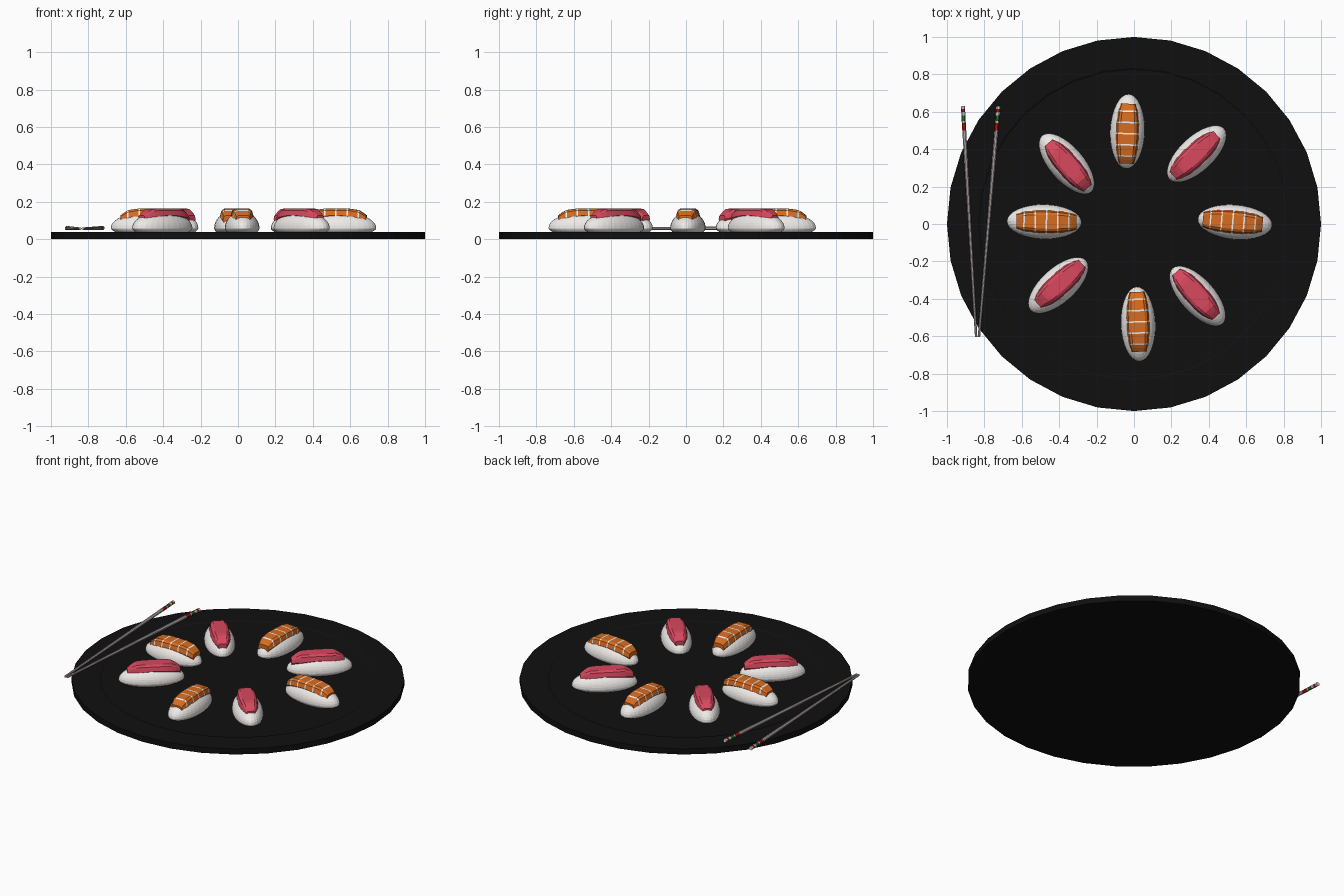
import bpy, bmesh, math
from mathutils import Vector, Matrix

if "Cube" in bpy.data.objects:
    bpy.data.objects.remove(bpy.data.objects["Cube"])


def material(name, rgb):
    m = bpy.data.materials.new(name)
    m.diffuse_color = (*rgb, 1)
    m.use_nodes = True
    m.node_tree.nodes["Principled BSDF"].inputs["Base Color"].default_value = m.diffuse_color
    return m


BLACK = material("black lacquer", (0.005, 0.005, 0.005))
RICE = material("rice white", (0.85, 0.82, 0.80))
SALMON = material("salmon orange", (0.68, 0.15, 0.015))
TUNA = material("tuna red", (0.68, 0.065, 0.11))
WHITE = material("white", (0.9, 0.87, 0.83))
WOOD = material("pale stick", (0.56, 0.47, 0.47))
RED = material("band red", (0.6, 0.01, 0.01))
GREEN = material("band green", (0.02, 0.2, 0.03))


def finish(name, bm, mats):
    bmesh.ops.recalc_face_normals(bm, faces=bm.faces)
    me = bpy.data.meshes.new(name)
    bm.to_mesh(me)
    bm.free()
    ob = bpy.data.objects.new(name, me)
    bpy.context.collection.objects.link(ob)
    for m in mats:
        me.materials.append(m)
    return ob


def loft(name, rings, mats, slots):
    """Skin closed rings, one material slot per span, with capped ends."""
    bm = bmesh.new()
    vs = [[bm.verts.new(p) for p in r] for r in rings]
    n = len(vs[0])
    for a, b, s in zip(vs, vs[1:], slots):
        for i in range(n):
            j = (i + 1) % n
            bm.faces.new((a[i], a[j], b[j], b[i])).material_index = s
    bm.faces.new(vs[0]).material_index = slots[0]
    bm.faces.new(vs[-1]).material_index = slots[-1]
    return finish(name, bm, mats)


# Plate: 32 sides with a shallow recess
def circle(r, z, n=32):
    return [(r * math.cos(2 * math.pi * i / n), r * math.sin(2 * math.pi * i / n), z)
            for i in range(n)]


loft("plate", [circle(1, 0), circle(1, 0.037), circle(0.835, 0.037), circle(0.825, 0.031)],
     [BLACK], [0, 0, 0])

# Rice block dimensions
RX, RY, ZC, RZ = 0.2, 0.0925, 0.06, 0.085


def rice_z(x, y):
    return ZC + RZ * math.sqrt(max(0, 1 - (x / RX) ** 2 - (y / RY) ** 2))


def rice(name, place):
    bm = bmesh.new()
    bmesh.ops.create_uvsphere(bm, u_segments=32, v_segments=20, radius=1)
    for v in bm.verts:
        x, y, z = v.co
        h = RZ if z > 0 else 0.045
        v.co = (x * RX, y * RY, max(0.03, ZC + z * h))
    ob = finish(name, bm, [RICE])
    ob.matrix_world = place


# Fish slice draped over the rice, optionally with white fat lines
def slice_section(x, half, blunt):
    t = abs(x) / half
    w = 0.06 * (1 - (1 - blunt) * t ** 3)
    top = 0.163 if t < 0.6 else 0.163 - 0.036 * ((t - 0.6) / 0.4) ** 1.4
    edge = min(rice_z(x, w) + 0.003, top - 0.006)
    low = edge - 0.012
    shoulder = edge + 0.75 * (top - edge)
    return [(x, -w, edge), (x, -0.86 * w, shoulder), (x, -0.62 * w, top),
            (x, 0.62 * w, top), (x, 0.86 * w, shoulder), (x, w, edge),
            (x, 0.85 * w, low), (x, -0.85 * w, low)]


def fish(name, place, salmon):
    half = 0.16
    if salmon:
        xs, slots = [-half, -0.14], [0]
        for k in range(-2, 3):
            xs += [k * 0.06 - 0.004, k * 0.06 + 0.004]
            slots += [0, 1]
        xs += [0.14, half]
        slots += [0, 0]
    else:
        xs = [half * k / 6 for k in range(-6, 7)]
        slots = [0] * 12
    rings = [slice_section(x, half, 0.66 if salmon else 0.45) for x in xs]
    ob = loft(name, rings, [SALMON if salmon else TUNA, WHITE], slots)
    ob.matrix_world = place @ Matrix.Translation((-0.012, 0, 0))


# Eight pieces in a ring: x, y, outward direction in degrees
PIECES = [(0.54, 0.01, -5), (0.335, 0.375, 43), (-0.035, 0.495, 88), (-0.36, 0.322, 131),
          (-0.48, 0.012, 179), (-0.405, -0.328, 222), (0.022, -0.535, 272), (0.34, -0.385, 312)]
for i, (x, y, a) in enumerate(PIECES):
    place = Matrix.Translation((x, y, 0)) @ Matrix.Rotation(math.radians(a), 4, 'Z')
    rice(f"rice_{i + 1}", place)
    fish(f"{'tuna' if i % 2 else 'salmon'}_slice_{i + 1}", place, i % 2 == 0)


# Chopsticks: tapered, coloured bands at the thick end
def chopstick(name, tip, end):
    tip, end = Vector(tip), Vector(end)
    side = (end - tip).cross(Vector((0, 0, 1))).normalized()
    up = side.cross(end - tip).normalized()
    stops = [0, 0.895, 0.928, 0.935, 0.96, 0.975, 0.988, 1]
    rings = []
    for t in stops:
        r = 0.007 + 0.005 * t
        c = tip.lerp(end, t)
        rings.append([c + r * (math.cos(a) * side + math.sin(a) * up)
                      for a in (2 * math.pi * (k + 0.5) / 8 for k in range(8))])
    loft(name, rings, [WOOD, RED, WHITE, GREEN], [0, 1, 2, 3, 2, 1, 2])


chopstick("chopstick_left", (-0.844, -0.605, 0.056), (-0.915, 0.63, 0.059))
chopstick("chopstick_right", (-0.829, -0.605, 0.056), (-0.725, 0.63, 0.059))
